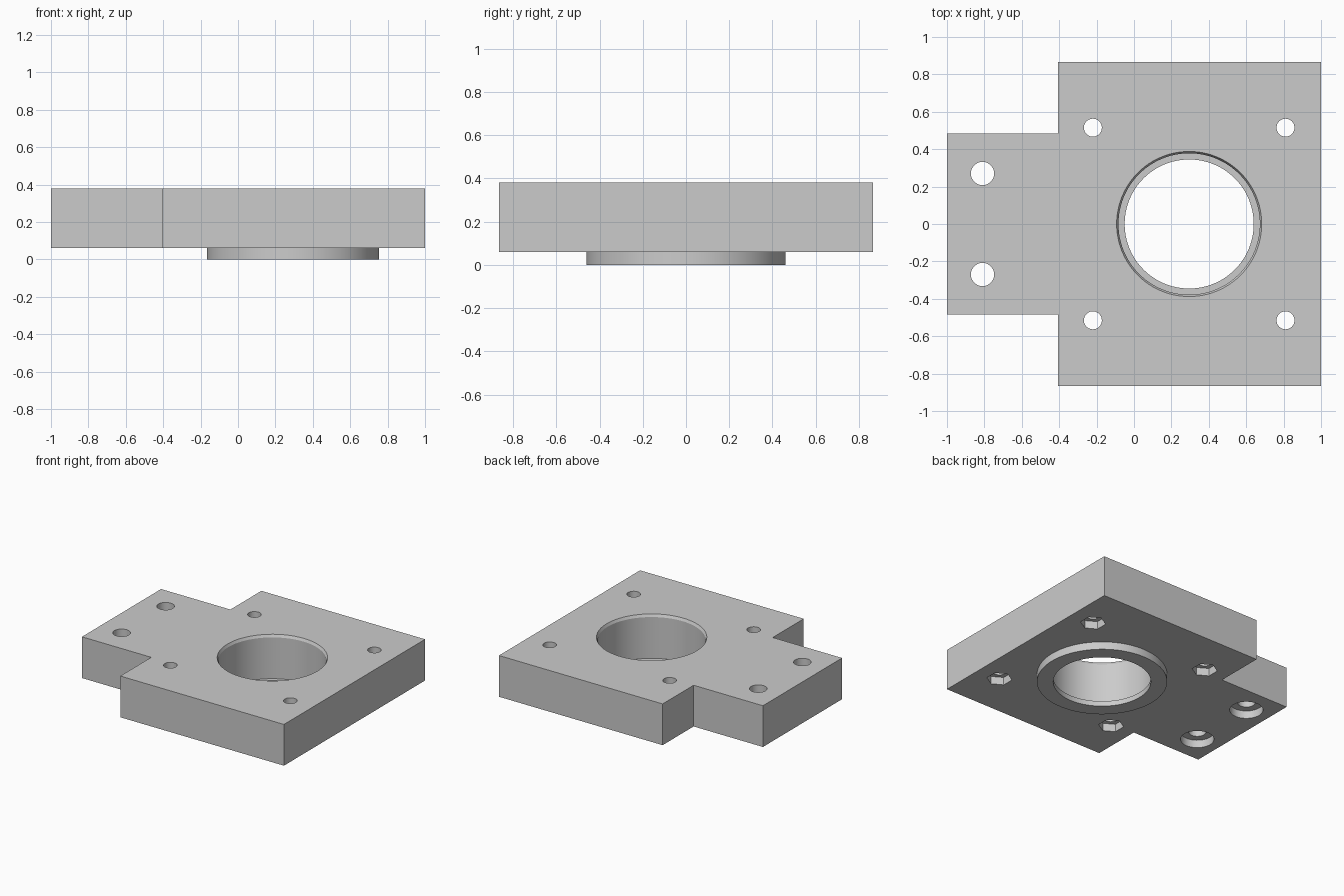
import bpy, bmesh
from math import cos, sin, pi, radians

cube = bpy.data.objects.get("Cube")
if cube:
    bpy.data.objects.remove(cube, do_unlink=True)

grey = bpy.data.materials.new("light_grey")
grey.use_nodes = True
grey.diffuse_color = (0.6, 0.6, 0.6, 1)
grey.node_tree.nodes["Principled BSDF"].inputs["Base Color"].default_value = (0.6, 0.6, 0.6, 1)

BOTTOM, TOP = 0.06, 0.38
BORE_X = 0.295


def add_object(name, bm):
    bmesh.ops.recalc_face_normals(bm, faces=bm.faces)
    mesh = bpy.data.meshes.new(name)
    bm.to_mesh(mesh)
    bm.free()
    mesh.materials.append(grey)
    obj = bpy.data.objects.new(name, mesh)
    bpy.context.collection.objects.link(obj)
    return obj


def prism(name, outline, z0, z1):
    """Extrude a flat outline upwards."""
    bm = bmesh.new()
    face = bm.faces.new([bm.verts.new((x, y, z0)) for x, y in outline])
    moved = bmesh.ops.extrude_face_region(bm, geom=[face])["geom"]
    verts = [v for v in moved if isinstance(v, bmesh.types.BMVert)]
    bmesh.ops.translate(bm, verts=verts, vec=(0, 0, z1 - z0))
    return add_object(name, bm)


def turned(name, x, y, profile, sides=64, phase=0.0):
    """Closed solid made of rings given as (radius, z), bottom to top."""
    bm = bmesh.new()
    rings = []
    for r, z in profile:
        angles = [phase + 2 * pi * i / sides for i in range(sides)]
        rings.append([bm.verts.new((x + r * cos(a), y + r * sin(a), z)) for a in angles])
    for low, high in zip(rings, rings[1:]):
        for i in range(sides):
            j = (i + 1) % sides
            bm.faces.new((low[i], low[j], high[j], high[i]))
    bm.faces.new(rings[0])
    bm.faces.new(rings[-1])
    return add_object(name, bm)


def combine(target, other, operation):
    mod = target.modifiers.new("combine", "BOOLEAN")
    mod.operation = operation
    mod.solver = "EXACT"
    mod.object = other
    bpy.context.view_layer.objects.active = target
    bpy.ops.object.modifier_apply(modifier=mod.name)
    bpy.data.objects.remove(other, do_unlink=True)


# Plate with a narrower tab on its right
half = [(-1, 0.485), (-0.405, 0.485), (-0.405, 0.865), (1, 0.865)]
outline = half + [(x, -y) for x, y in reversed(half)]
plate = prism("mounting_plate", outline, BOTTOM, TOP)

# Round locating boss under the plate
boss = turned("boss", BORE_X, 0, [(0.46, 0), (0.46, BOTTOM + 0.05)], 96)
combine(plate, boss, "UNION")

# Stepped bore with a chamfered mouth
bore = turned("bore_cutter", BORE_X, 0,
              [(0.345, -0.1), (0.345, 0.04), (0.378, 0.04), (0.378, TOP - 0.02),
               (0.388, TOP), (0.388, TOP + 0.1)], 96)
combine(plate, bore, "DIFFERENCE")

for y_sign in (-1, 1):
    # Corner screw holes with hexagonal nut pockets underneath
    for x in (-0.22, 0.81):
        y = 0.515 * y_sign
        hole = turned("screw_hole_cutter", x, y, [(0.048, 0), (0.048, TOP + 0.1)], 40)
        combine(plate, hole, "DIFFERENCE")
        pocket = turned("nut_pocket_cutter", x, y,
                        [(0.09, 0), (0.09, BOTTOM + 0.06)], 6, pi / 2)
        combine(plate, pocket, "DIFFERENCE")
    # Counterbored holes in the tab
    tab_hole = turned("tab_hole_cutter", -0.81, 0.27 * y_sign,
                      [(0.118, 0), (0.118, BOTTOM + 0.06),
                       (0.062, BOTTOM + 0.06), (0.062, TOP + 0.1)], 48)
    combine(plate, tab_hole, "DIFFERENCE")

# Smooth the round walls, keep the edges crisp
bpy.ops.object.select_all(action="DESELECT")
plate.select_set(True)
bpy.context.view_layer.objects.active = plate
bpy.ops.object.shade_smooth_by_angle(angle=radians(20))
